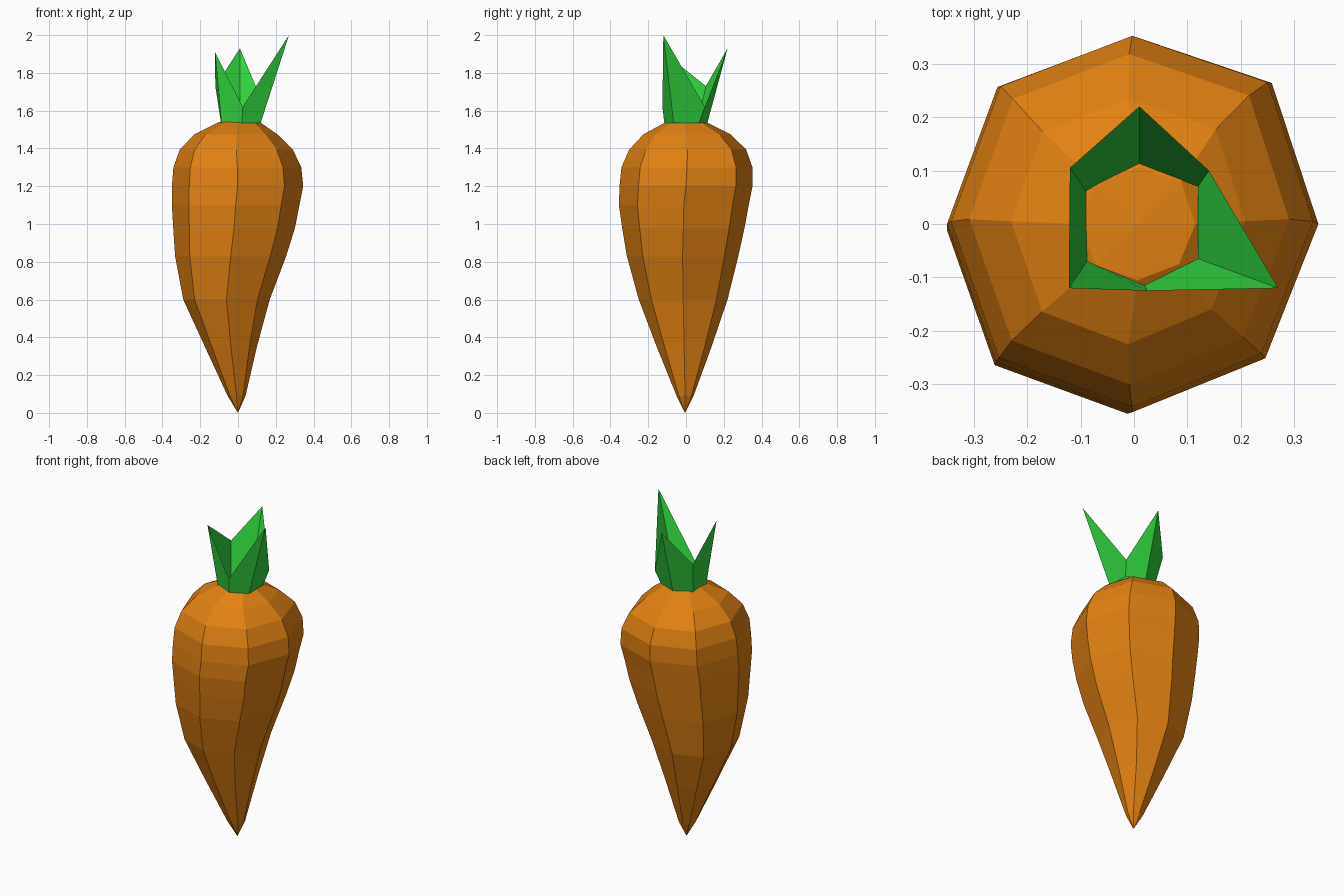
import bpy
from math import cos, sin, pi


def material(name, color):
    m = bpy.data.materials.new(name)
    m.diffuse_color = (*color, 1)
    return m


def add_mesh(name, verts, faces, mat):
    me = bpy.data.meshes.new(name)
    me.from_pydata(verts, [], faces)
    me.materials.append(mat)
    ob = bpy.data.objects.new(name, me)
    bpy.context.collection.objects.link(ob)
    return ob


def loft(rings, n):
    return [(r * n + i, r * n + (i + 1) % n, (r + 1) * n + (i + 1) % n, (r + 1) * n + i)
            for r in range(rings - 1) for i in range(n)]


# Carrot root: slightly crooked eight-sided rings (z, x min, x max, y min, y max)
rings = [
    (0.09, -0.055, 0.040, -0.050, 0.040),
    (0.35, -0.175, 0.100, -0.155, 0.135),
    (0.60, -0.290, 0.168, -0.250, 0.220),
    (0.83, -0.333, 0.255, -0.313, 0.277),
    (0.98, -0.343, 0.302, -0.338, 0.310),
    (1.10, -0.350, 0.325, -0.355, 0.332),
    (1.20, -0.350, 0.345, -0.352, 0.352),
    (1.30, -0.342, 0.335, -0.342, 0.352),
    (1.395, -0.308, 0.290, -0.300, 0.318),
    (1.475, -0.230, 0.208, -0.225, 0.235),
    (1.54, -0.100, 0.115, -0.105, 0.105),
]
bulge = (1, 1.06, 1, 1.03, 1, 1.04, 1, 1.01)
verts = []
for z, x0, x1, y0, y1 in rings:
    for i in range(8):
        a = i * pi / 4
        verts.append(((x0 + x1) / 2 + (x1 - x0) / 2 * cos(a) * bulge[i],
                      (y0 + y1) / 2 + (y1 - y0) / 2 * sin(a) * bulge[i], z))
faces = loft(len(rings), 8)
tip, crown = len(verts), len(verts) + 1
verts += [(0, -0.005, 0), (0.01, 0, 1.548)]
last = (len(rings) - 1) * 8
for i in range(8):
    j = (i + 1) % 8
    faces += [(tip, j, i), (crown, last + i, last + j)]
add_mesh("carrot_root", verts, faces, material("orange", (0.76, 0.22, 0.006)))

# Leaf crown: open six-sided sleeve with three points and three notches
base = [(0.12, -0.065), (0.12, 0.07), (0.01, 0.113), (-0.09, 0.062), (-0.088, -0.07), (0.02, -0.115)]
top = [(0.27, -0.12, 2.0), (0.14, 0.10, 1.62), (0.01, 0.22, 1.93),
       (-0.12, 0.105, 1.73), (-0.122, -0.12, 1.91), (0.025, -0.125, 1.62)]
add_mesh("leaf_crown", [(x, y, 1.535) for x, y in base] + top, loft(2, 6),
         material("leaf_green", (0.03, 0.66, 0.05)))
